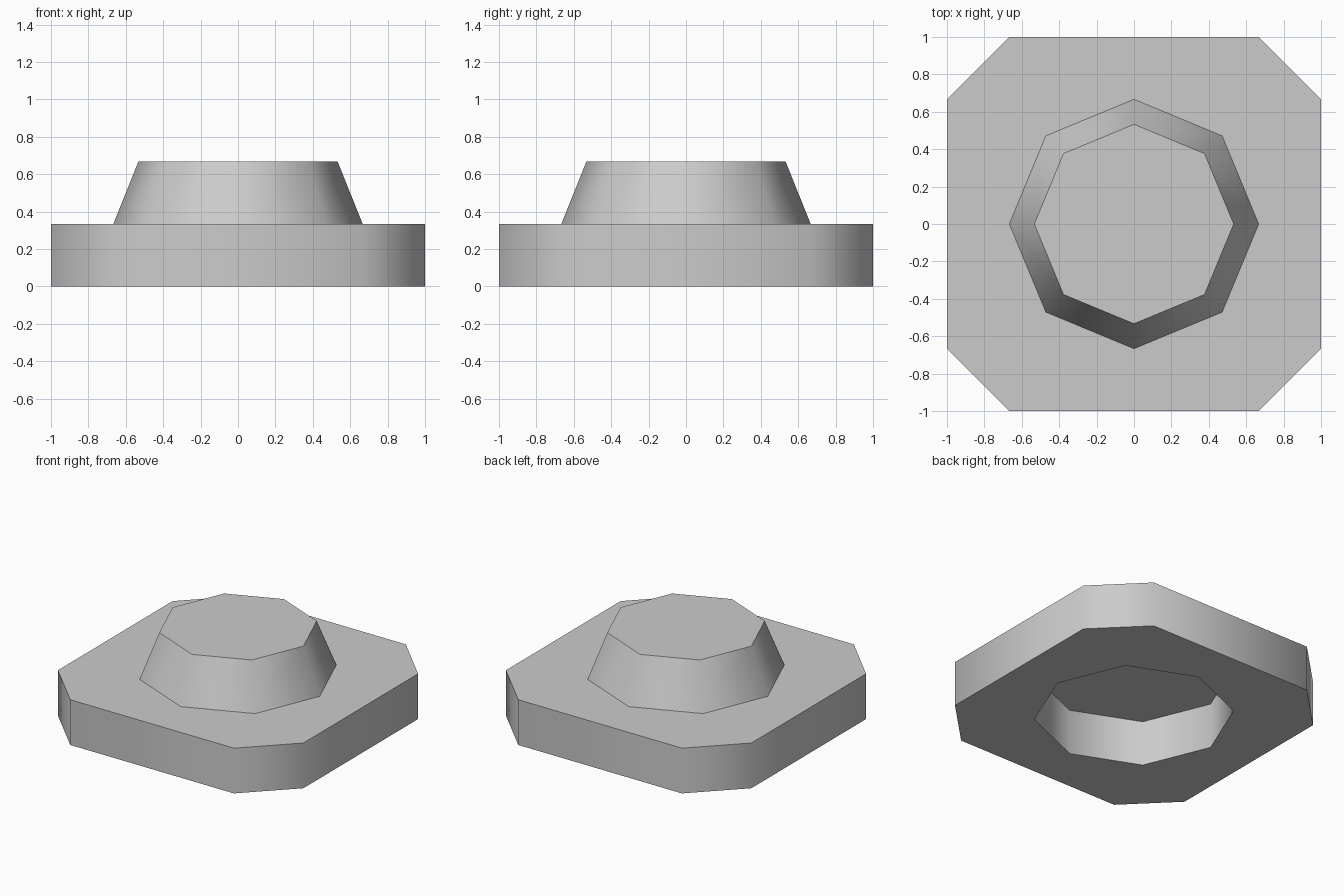
import bpy, bmesh, math

if "Cube" in bpy.data.objects:
    bpy.data.objects.remove(bpy.data.objects["Cube"])

T = 1 / 3        # thickness of each layer
R = 2 / 3        # radius of the boss base and of the recess


def octagon(r, z):
    return [(r * math.cos(i * math.pi / 4), r * math.sin(i * math.pi / 4), z) for i in range(8)]


def finish(bm, name):
    bmesh.ops.recalc_face_normals(bm, faces=bm.faces)
    mesh = bpy.data.meshes.new(name)
    bm.to_mesh(mesh)
    bm.free()
    ob = bpy.data.objects.new(name, mesh)
    bpy.context.collection.objects.link(ob)
    bpy.ops.object.select_all(action='DESELECT')
    ob.select_set(True)
    bpy.context.view_layer.objects.active = ob
    bpy.ops.object.shade_smooth_by_angle(angle=math.radians(50))
    return ob


# Base plate: square with cut corners and an octagonal opening underneath
bm = bmesh.new()
outline = [(1, -R, 0), (1, R, 0), (R, 1, 0), (-R, 1, 0),
           (-1, R, 0), (-1, -R, 0), (-R, -1, 0), (R, -1, 0)]
edges = []
for loop in (outline, octagon(R, 0)):
    vs = [bm.verts.new(p) for p in loop]
    edges += [bm.edges.new((vs[i - 1], vs[i])) for i in range(8)]
bmesh.ops.triangle_fill(bm, edges=edges, use_beauty=True, normal=(0, 0, 1))
ext = bmesh.ops.extrude_face_region(bm, geom=bm.faces[:], use_keep_orig=True)
top = [g for g in ext['geom'] if isinstance(g, bmesh.types.BMVert)]
bmesh.ops.translate(bm, verts=top, vec=(0, 0, T))
finish(bm, "base_plate")

# Raised boss: tapered octagon that closes the opening
bm = bmesh.new()
low = [bm.verts.new(p) for p in octagon(R, T)]
high = [bm.verts.new(p) for p in octagon(0.533, 2 * T)]
bm.faces.new(low[::-1])
bm.faces.new(high)
for i in range(8):
    bm.faces.new((low[i - 1], low[i], high[i], high[i - 1]))
finish(bm, "raised_boss")
